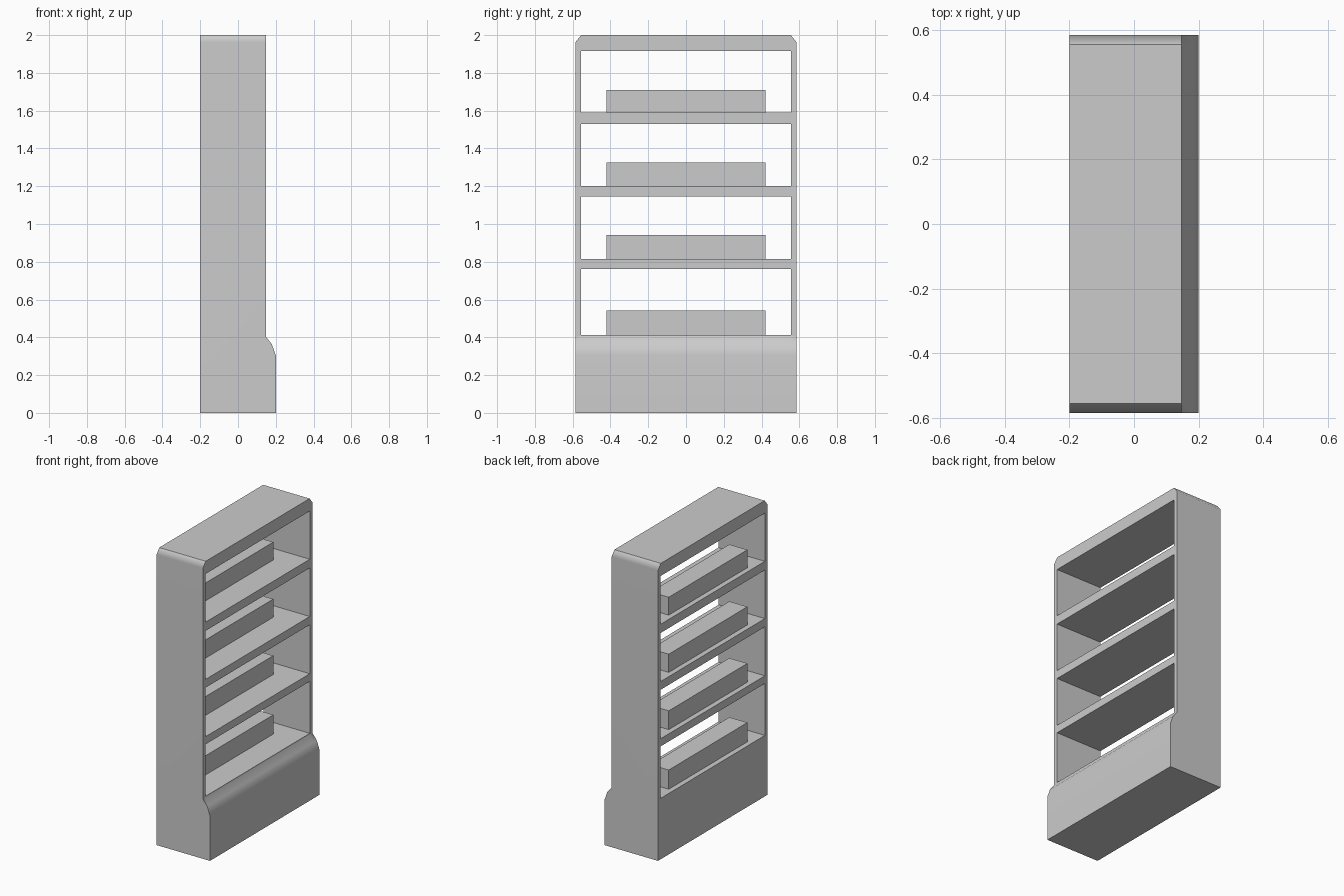
import bpy, bmesh, math

if "Cube" in bpy.data.objects:
    bpy.data.objects.remove(bpy.data.objects["Cube"])

W, TOP = 0.585, 2.0                      # half width, height
FRONT, BACK = 0.147, -0.2
OPENINGS = [(0.412, 0.763), (0.815, 1.146), (1.202, 1.53), (1.589, 1.915)]
BOX_TOPS = [0.542, 0.942, 1.325, 1.71]


def make_object(name, bm):
    bmesh.ops.recalc_face_normals(bm, faces=bm.faces)
    mesh = bpy.data.meshes.new(name)
    bm.to_mesh(mesh)
    bm.free()
    ob = bpy.data.objects.new(name, mesh)
    bpy.context.collection.objects.link(ob)
    return ob


def add_box(bm, lo, hi):
    vs = bmesh.ops.create_cube(bm, size=1)["verts"]
    for v in vs:
        for i in range(3):
            v.co[i] = (lo[i] + hi[i]) / 2 + v.co[i] * (hi[i] - lo[i])


# Shelf body: side profile lofted across the width, lower at both ends for the sloped top corners
bm = bmesh.new()
sections = []
for y, top in [(-W, 1.963), (-0.555, TOP), (0.555, TOP), (W, 1.963)]:
    profile = [(BACK, 0), (0.2, 0), (0.2, 0.305), (0.179, 0.364),
               (FRONT, 0.404), (FRONT, top), (BACK, top)]
    sections.append([bm.verts.new((x, y, z)) for x, z in profile])
for a, b in zip(sections, sections[1:]):
    for i in range(len(a)):
        j = (i + 1) % len(a)
        bm.faces.new((a[i], a[j], b[j], b[i]))
bm.faces.new(sections[0])
bm.faces.new(sections[-1])
body = make_object("shelf_body", bm)

# Openings cut right through from front to back
bm = bmesh.new()
for z0, z1 in OPENINGS:
    add_box(bm, (-0.5, -0.557, z0), (0.5, 0.557, z1))
cutter = make_object("opening_cutter", bm)
cutter.hide_render = True

cut = body.modifiers.new("openings", "BOOLEAN")
cut.operation = "DIFFERENCE"
cut.solver = "EXACT"
cut.object = cutter
bpy.context.view_layer.objects.active = body
body.select_set(True)
bpy.ops.object.modifier_apply(modifier=cut.name)
bpy.data.objects.remove(cutter)

# Smooth the sloped corners and the base bulge, keep the rest crisp
bpy.ops.object.shade_smooth_by_angle(angle=math.radians(45))
weighted = body.modifiers.new("weighted_normals", "WEIGHTED_NORMAL")
weighted.keep_sharp = True

# Raised display steps on each shelf
for i, ((z0, _), z1) in enumerate(zip(OPENINGS, BOX_TOPS), 1):
    bm = bmesh.new()
    add_box(bm, (-0.165, -0.42, z0), (-0.03, 0.42, z1))
    make_object(f"shelf_step_{i}", bm)
